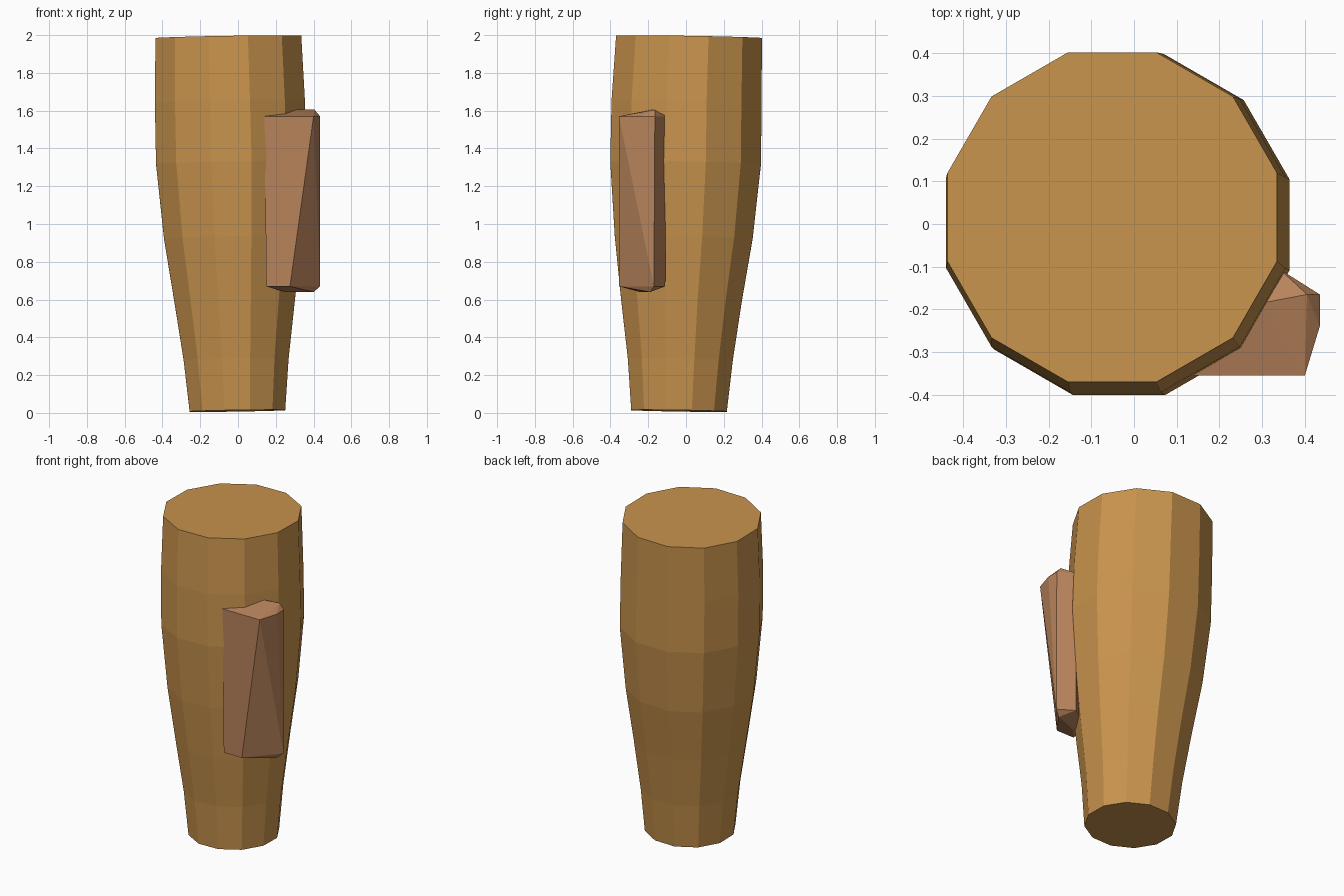
import bpy, bmesh, math
from mathutils import Vector

if "Cube" in bpy.data.objects:
    bpy.data.objects.remove(bpy.data.objects["Cube"])


def material(name, rgb):
    m = bpy.data.materials.new(name)
    m.diffuse_color = (*rgb, 1)
    m.use_nodes = True
    m.node_tree.nodes["Principled BSDF"].inputs["Base Color"].default_value = m.diffuse_color
    return m


def finish(bm, name, mat):
    bmesh.ops.recalc_face_normals(bm, faces=bm.faces[:])
    mesh = bpy.data.meshes.new(name)
    bm.to_mesh(mesh)
    bm.free()
    mesh.materials.append(mat)
    obj = bpy.data.objects.new(name, mesh)
    bpy.context.collection.objects.link(obj)
    return obj


ochre = material("ochre", (0.578, 0.292, 0.074))
clay = material("clay brown", (0.479, 0.227, 0.105))

# Tapered twelve-sided body: centre x, centre y, height, half width across flats
RINGS = [
    (-0.003, -0.037, 0.011, 0.253),
    (-0.010, -0.030, 0.285, 0.278),
    (-0.018, -0.024, 0.600, 0.320),
    (-0.027, -0.012, 0.930, 0.365),
    (-0.035, -0.002, 1.325, 0.399),
    (-0.043, 0.003, 1.650, 0.397),
    (-0.051, 0.016, 1.990, 0.386),
]
SIDES = 12
bm = bmesh.new()
loops = []
for cx, cy, z, half in RINGS:
    r = half / math.cos(math.pi / SIDES)
    loop = []
    for i in range(SIDES):
        a = 2 * math.pi * (i + 0.5) / SIDES
        dx, dy = r * math.cos(a), r * math.sin(a)
        # every ring leans slightly
        loop.append(bm.verts.new((cx + dx, cy + dy, z + 0.016 * (dx - dy))))
    loops.append(loop)
for low, high in zip(loops, loops[1:]):
    for i in range(SIDES):
        j = (i + 1) % SIDES
        bm.faces.new((low[i], low[j], high[j], high[i]))
bm.faces.new(loops[0][::-1])
bm.faces.new(loops[-1])
finish(bm, "tapered_body", ochre)

# Faceted block set into the front right side, with twisted chamfer
BLOCK = [
    # upper rim
    (0.14, -0.355, 1.57), (0.40, -0.355, 1.57), (0.435, -0.24, 1.57),
    (0.435, -0.165, 1.57), (0.34, -0.105, 1.57), (0.20, -0.20, 1.57),
    # upper ridge
    (0.30, -0.185, 1.605), (0.405, -0.165, 1.605),
    # lower rim
    (0.15, -0.355, 0.67), (0.275, -0.355, 0.67), (0.435, -0.17, 0.67),
    (0.34, -0.11, 0.67), (0.20, -0.19, 0.67),
    # lower ridge
    (0.25, -0.245, 0.64), (0.40, -0.19, 0.64),
]
bm = bmesh.new()
for p in BLOCK:
    bm.verts.new(Vector(p))
hull = bmesh.ops.convex_hull(bm, input=bm.verts[:])
spare = [v for v in hull["geom_interior"] if isinstance(v, bmesh.types.BMVert)]
bmesh.ops.delete(bm, geom=spare, context="VERTS")
finish(bm, "side_block", clay)
